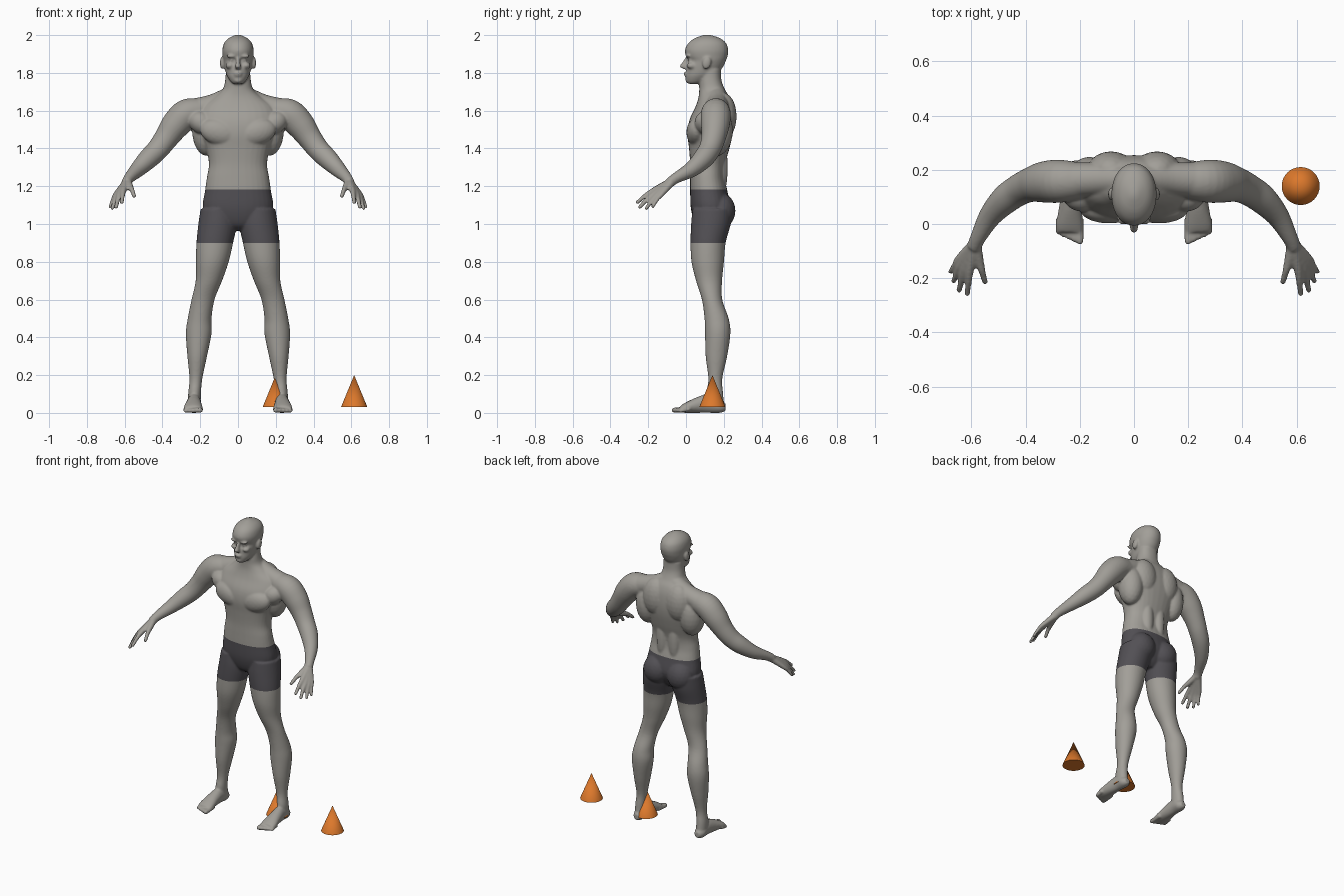
import bpy, bmesh, math
from mathutils import Vector, Matrix

cube = bpy.data.objects.get("Cube")
if cube:
    bpy.data.objects.remove(cube)

X, Y, Z = Vector((1, 0, 0)), Vector((0, 1, 0)), Vector((0, 0, 1))


def material(name, rgb):
    mat = bpy.data.materials.new(name)
    mat.use_nodes = True
    mat.diffuse_color = (*rgb, 1)
    mat.node_tree.nodes["Principled BSDF"].inputs["Base Color"].default_value = (*rgb, 1)
    return mat


skin = material("grey skin", (0.36, 0.345, 0.315))
cloth = material("charcoal cloth", (0.085, 0.08, 0.09))
orange = material("cone orange", (0.72, 0.19, 0.025))


def spline(rings, steps=5):
    """Catmull-Rom interpolation of whole ring tuples."""
    rows = [rings[0], *rings, rings[-1]]
    out = []
    for a, b, c, d in zip(rows, rows[1:], rows[2:], rows[3:]):
        for s in range(steps):
            t = s / steps
            out.append([q + t * (r - p + t * (2 * p - 5 * q + 4 * r - s2
                        + t * (3 * (q - r) + s2 - p))) / 2
                        for p, q, r, s2 in zip(a, b, c, d)])
    return out + [list(rings[-1])]


def loft(bm, rings, frame=None, power=1.0, sides=32):
    """Skin of oval rings (x, y, z, radius u, radius v) along a smooth path."""
    rings = spline(rings)
    loops = []
    for i, (x, y, z, ru, rv) in enumerate(rings):
        if frame:
            u, v = frame
        else:
            before, after = rings[max(i - 1, 0)], rings[min(i + 1, len(rings) - 1)]
            along = Vector(after[:3]) - Vector(before[:3])
            u = along.cross(Z).normalized()
            v = u.cross(along).normalized()
        loop = []
        for k in range(sides):
            a = math.tau * k / sides
            c, s = math.cos(a), math.sin(a)
            c = math.copysign(abs(c) ** power, c)
            s = math.copysign(abs(s) ** power, s)
            loop.append(bm.verts.new(Vector((x, y, z)) + u * c * ru + v * s * rv))
        loops.append(loop)
    for a, b in zip(loops, loops[1:]):
        for k in range(sides):
            n = (k + 1) % sides
            bm.faces.new((a[k], a[n], b[n], b[k]))
    bm.faces.new(loops[0])
    bm.faces.new(loops[-1])


def ball(bm, centre, radii, tilt=0, axis='X'):
    m = (Matrix.Translation(centre) @ Matrix.Rotation(math.radians(tilt), 4, axis)
         @ Matrix.Diagonal((*radii, 1)))
    bmesh.ops.create_icosphere(bm, subdivisions=3, radius=1, matrix=m)


def column(bm, rows, power):
    """Upright loft from rows (z, half width, front y, back y)."""
    loft(bm, [(0, (f + b) / 2, z, w, (b - f) / 2) for z, w, f, b in rows], (X, Y), power)


bm = bmesh.new()

# Leg, hip to heel
loft(bm, [(.105, .14, 1.08, .093, .105), (.108, .132, 1, .102, .105),
          (.123, .117, .9, .097, .093), (.136, .115, .8, .087, .086),
          (.154, .122, .7, .07, .069), (.185, .138, .6, .061, .054),
          (.203, .162, .5, .063, .064), (.208, .168, .42, .068, .067),
          (.216, .161, .3, .052, .057), (.223, .155, .18, .034, .037),
          (.23, .152, .1, .034, .045), (.23, .16, .03, .033, .042)], (X, Y))

# Foot and toes
loft(bm, [(.23, .21, .03, .018, .02), (.23, .18, .035, .035, .035),
          (.232, .12, .05, .036, .05), (.235, .06, .042, .042, .042),
          (.237, 0, .028, .05, .028), (.235, -.03, .02, .048, .018)], (X, Z))
for i in range(5):
    x, tip, r = .2 + .0195 * i, -.062 + .008 * i, .0145 - .001 * i
    loft(bm, [(x, .02, .02, r, r), (x, tip, r, r, r)], (X, Z), sides=16)
    ball(bm, (x, tip, r), (r, r, r))

# Arm, shoulder to wrist
loft(bm, [(x, y, z, r, r) for x, y, z, r in (
    (.19, .16, 1.6, .065), (.27, .158, 1.583, .079), (.33, .155, 1.525, .076),
    (.38, .145, 1.455, .064), (.425, .125, 1.395, .058), (.475, .09, 1.345, .054),
    (.53, .03, 1.29, .042), (.575, -.05, 1.245, .029), (.59, -.085, 1.22, .027))])

# Hand: each digit runs wrist, knuckle, tip
for knuckle, tip, r in (((.605, -.165, 1.18), (.615, -.257, 1.115), .0125),
                        ((.624, -.16, 1.165), (.645, -.244, 1.09), .0125),
                        ((.638, -.147, 1.158), (.665, -.21, 1.083), .012),
                        ((.646, -.128, 1.158), (.677, -.176, 1.092), .011),
                        ((.57, -.14, 1.195), (.55, -.212, 1.148), .013)):
    k, t = Vector(knuckle), Vector(tip)
    wrist = Vector((.585, -.07, 1.228)).lerp(k, .1)
    bend = k.lerp(t, .5) + Z * .006
    loft(bm, [(*p, q, q) for p, q in ((wrist, .021), (k, r * 1.3), (bend, r), (t, r * .85))],
         sides=16)
    ball(bm, t, (r * .85,) * 3)

# Trapezius, chest, back, seat and flank muscles
loft(bm, [(.03, .16, 1.685, .05, .05), (.13, .165, 1.63, .06, .058),
          (.26, .16, 1.59, .068, .068)])
ball(bm, (.092, .056, 1.485), (.112, .054, .072), -14, 'Y')
ball(bm, (.19, .105, 1.535), (.075, .06, .06), -30, 'Y')
ball(bm, (.165, .165, 1.495), (.078, .083, .135))
ball(bm, (.085, .198, 1.57), (.088, .07, .125))
ball(bm, (.045, .185, 1.3), (.04, .036, .16))
ball(bm, (.088, .182, 1.07), (.09, .08, .095))

# Ear, brow, eye and cheek
ball(bm, (.084, .11, 1.853), (.012, .023, .034), -12)
ball(bm, (.034, .011, 1.888), (.03, .014, .008))
ball(bm, (.032, .026, 1.867), (.016, .016, .011))
ball(bm, (.042, .03, 1.838), (.024, .026, .018))

# Mirror everything paired
copy = bmesh.ops.duplicate(bm, geom=bm.verts[:] + bm.edges[:] + bm.faces[:])
for v in (g for g in copy["geom"] if isinstance(g, bmesh.types.BMVert)):
    v.co.x *= -1

# Torso and neck
column(bm, [(.965, .05, .09, .17), (1, .13, .05, .2), (1.08, .185, .026, .235),
            (1.18, .174, .022, .218), (1.25, .164, .022, .204), (1.32, .154, .022, .208),
            (1.4, .17, .016, .23), (1.48, .2, .008, .248), (1.55, .215, .018, .254),
            (1.62, .195, .05, .248), (1.67, .13, .066, .232), (1.71, .083, .07, .207),
            (1.76, .068, .07, .188), (1.82, .064, .08, .185)], .88)

# Head
column(bm, [(1.742, .026, .012, .07), (1.755, .04, .002, .105), (1.78, .056, -.002, .145),
            (1.8, .064, 0, .172), (1.835, .072, .004, .198), (1.866, .078, .014, .212),
            (1.888, .081, 0, .22), (1.92, .083, -.006, .224), (1.955, .075, .01, .214),
            (1.98, .055, .04, .187), (1.995, .028, .075, .15), (2.002, .008, .1, .12)], .95)

# Nose, lips and chin
loft(bm, [(0, .01, 1.88, .01, .014), (0, -.003, 1.855, .011, .018),
          (0, -.012, 1.833, .016, .022), (0, .002, 1.82, .014, .012)], (X, Y), sides=16)
ball(bm, (0, .002, 1.798), (.024, .016, .006))
ball(bm, (0, .004, 1.786), (.021, .016, .006))
ball(bm, (0, .014, 1.76), (.024, .018, .014))
bmesh.ops.recalc_face_normals(bm, faces=bm.faces[:])

# Fuse the parts into one smooth body
mesh = bpy.data.meshes.new("body")
bm.to_mesh(mesh)
bm.free()
body = bpy.data.objects.new("body", mesh)
bpy.context.collection.objects.link(body)
bpy.ops.object.select_all(action='DESELECT')
bpy.context.view_layer.objects.active = body
body.select_set(True)
fuse = body.modifiers.new("fuse", 'REMESH')
fuse.mode = 'VOXEL'
fuse.voxel_size = .006
relax = body.modifiers.new("relax", 'SMOOTH')
relax.factor = .5
relax.iterations = 6
for name in ("fuse", "relax"):
    bpy.ops.object.modifier_apply(modifier=name)

# Shorts: cut waist and hem, then colour between them
HEM, WAIST = .9, 1.183
mesh = body.data
mesh.materials.clear()
mesh.materials.append(skin)
mesh.materials.append(cloth)
bm = bmesh.new()
bm.from_mesh(mesh)
for height in (HEM, WAIST):
    faces = [f for f in bm.faces if abs(f.calc_center_median().x) < .35]
    geom = {g for f in faces for g in (f, *f.edges, *f.verts)}
    bmesh.ops.bisect_plane(bm, geom=list(geom), plane_co=Z * height, plane_no=Z)
for f in bm.faces:
    c = f.calc_center_median()
    f.material_index = int(abs(c.x) < .35 and HEM < c.z < WAIST)
    f.smooth = True
bm.to_mesh(mesh)
bm.free()

# Two cones beside and behind the left foot
for name, x in (("inner_cone", .2), ("outer_cone", .615)):
    bpy.ops.mesh.primitive_cone_add(vertices=32, radius1=.07, depth=.17,
                                    location=(x, .14, .115))
    cone = bpy.context.object
    cone.name = name
    cone.data.materials.append(orange)
    bpy.ops.object.shade_smooth_by_angle()
